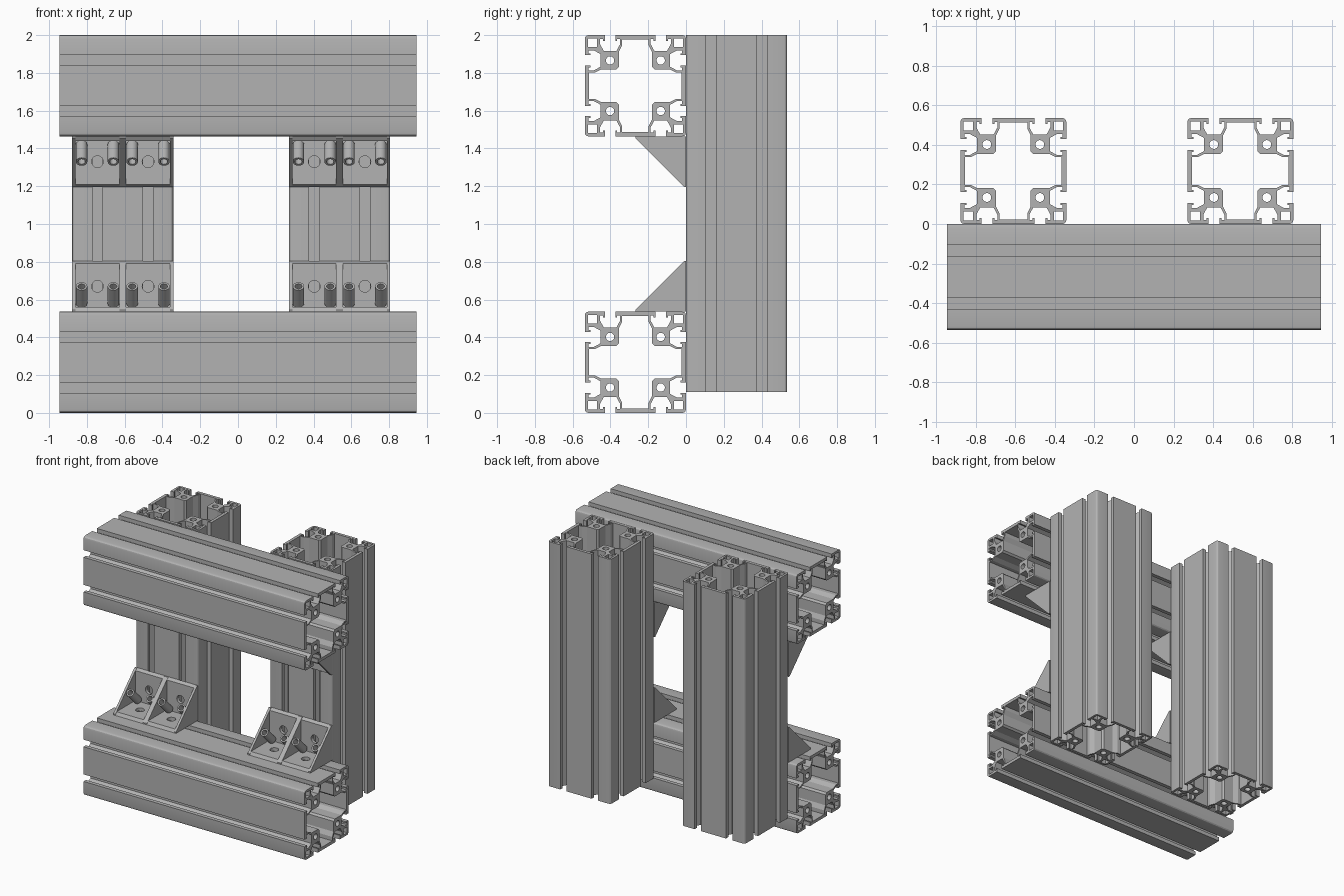
import bpy, bmesh
from math import sin, cos, pi
from mathutils import Matrix, Vector

if "Cube" in bpy.data.objects:
    bpy.data.objects.remove(bpy.data.objects["Cube"])

SIDE = 0.536          # beam section
CELL = SIDE / 2       # width of one bracket
UNIT = SIDE / 80
LEG = 0.268           # bracket leg length

metal = bpy.data.materials.new("grey_metal")
metal.use_nodes = True
metal.diffuse_color = (0.45, 0.45, 0.45, 1)
metal.node_tree.nodes["Principled BSDF"].inputs["Base Color"].default_value = metal.diffuse_color


def extrude(loops, depth):
    """Filled outline with holes, extruded evenly along z, as a mesh."""
    curve = bpy.data.curves.new("outline", "CURVE")
    curve.dimensions, curve.fill_mode, curve.extrude = "2D", "BOTH", depth / 2
    for loop in loops:
        spline = curve.splines.new("POLY")
        spline.points.add(len(loop) - 1)
        spline.use_cyclic_u = True
        for point, (x, y) in zip(spline.points, loop):
            point.co = (x, y, 0, 1)
    helper = bpy.data.objects.new("outline", curve)
    bpy.context.collection.objects.link(helper)
    deps = bpy.context.evaluated_depsgraph_get()
    mesh = bpy.data.meshes.new_from_object(helper.evaluated_get(deps))
    bpy.data.objects.remove(helper)
    bpy.data.curves.remove(curve)
    return mesh


def build(name, pieces, place):
    """Join (mesh, matrix) pieces into one placed object."""
    bm = bmesh.new()
    for mesh, matrix in pieces:
        copy = mesh.copy()
        copy.transform(place @ matrix)
        bm.from_mesh(copy)
        bpy.data.meshes.remove(copy)
    bmesh.ops.remove_doubles(bm, verts=bm.verts, dist=0.00005)
    bmesh.ops.recalc_face_normals(bm, faces=bm.faces)
    mesh = bpy.data.meshes.new(name)
    bm.to_mesh(mesh)
    bm.free()
    mesh.materials.clear()
    mesh.materials.append(metal)
    for face in mesh.polygons:
        face.material_index = 0
    obj = bpy.data.objects.new(name, mesh)
    bpy.context.collection.objects.link(obj)
    return obj


def circle(cx, cy, r, n=24):
    return [(cx + r * cos(2 * pi * i / n), cy + r * sin(2 * pi * i / n)) for i in range(n)]


def rect(x0, y0, x1, y1):
    return [(x0, y0), (x1, y0), (x1, y1), (x0, y1)]


def whole(half):
    """Mirror an eighth across the diagonal and turn it four times."""
    quarter = half + [(y, x) for x, y in reversed(half)]
    loop = []
    for _ in range(4):
        loop += quarter
        quarter = [(y, -x) for x, y in quarter]
    return loop


# Beam section: slotted outside, cross-shaped hollow, screw bores, corner cells
slot = [(4.1, 40), (4.1, 35.5), (5.6, 35.5), (5.6, 37), (8, 37), (8, 33), (5, 27.5)]
outer = [(20 - x, y) for x, y in slot] + [(20 + x, y) for x, y in reversed(slot)]
outer += [(37, 40), (38.6, 39.6)]
hollow = [(10.5, 36.5), (10.5, 32), (13, 27), (13, 15)]
loops = [whole(outer), whole(hollow)]
for sx in (-1, 1):
    for sy in (-1, 1):
        loops.append(circle(20 * sx, 20 * sy, 3.3))
        loops.append(rect(30.5 * sx, 30.5 * sy, 37.5 * sx, 37.5 * sy))
section = [[(x * UNIT, y * UNIT) for x, y in loop] for loop in loops]

beam = extrude(section, 1.89)
turn_x = Matrix.Rotation(pi / 2, 4, "Y")
none = Matrix.Identity(4)
for name, z in (("lower_crossbeam", CELL), ("upper_crossbeam", 2 - CELL)):
    build(name, [(beam, turn_x)], Matrix.Translation((0, -CELL, z)))
posts = (("right", -0.61), ("left", 0.538))
for side, x in posts:
    build(side + "_post", [(beam, none)], Matrix.Translation((x, CELL, 1.055)))

# Corner bracket: corner at the origin, legs along -y and +z
thick, wall, tip = 0.024, 0.018, 0.01
plate = extrude([rect(-CELL / 2, 0, CELL / 2, LEG), circle(0, LEG / 2, 0.031)], thick)
for v in plate.vertices:                      # slope the free edge
    if v.co.z > 0 and v.co.y > LEG - tip:
        v.co.y -= thick - tip
cheek = extrude([[(0, 0), (LEG, 0), (LEG, tip), (tip, LEG), (0, LEG)]], wall)
tube = extrude([circle(0, 0, 0.03), circle(0, 0, 0.019)], 0.13)

floor = Matrix.Translation((0, 0, thick / 2)) @ Matrix.Diagonal((1, -1, 1, 1))
back = Matrix.Translation((0, -thick / 2, 0)) @ Matrix(
    ((1, 0, 0, 0), (0, 0, -1, 0), (0, 1, 0, 0), (0, 0, 0, 1)))
cheek_turn = Matrix(((0, 0, 1, 0), (-1, 0, 0, 0), (0, 1, 0, 0), (0, 0, 0, 1)))
diagonal = Vector((0, -1, 1)).normalized()
tilt = diagonal.to_track_quat("Z", "Y").to_matrix().to_4x4()
parts = [(plate, floor), (plate, back)]
for s in (-1, 1):
    parts.append((cheek, Matrix.Translation((s * (CELL - wall) / 2, 0, 0)) @ cheek_turn))
    at = diagonal * 0.125 + Vector((s * 0.084, 0, 0))
    parts.append((tube, Matrix.Translation(at) @ tilt))

for side, x in posts:
    for level, z, flip in (("lower", SIDE, 1), ("upper", 2 - SIDE, -1)):
        for half, s in (("outer", 1 if x > 0 else -1), ("inner", -1 if x > 0 else 1)):
            place = Matrix.Translation((x + s * CELL / 2, 0, z)) @ Matrix.Diagonal((1, 1, flip, 1))
            build(f"{side}_{level}_{half}_bracket", parts, place)

# Smooth the round bores, keep the rest crisp
for mesh in (beam, plate, cheek, tube):
    bpy.data.meshes.remove(mesh)
bpy.ops.object.select_all(action="DESELECT")
for obj in bpy.context.collection.objects:
    if obj.type == "MESH":
        obj.select_set(True)
        bpy.context.view_layer.objects.active = obj
bpy.ops.object.shade_smooth_by_angle(angle=pi / 7)
